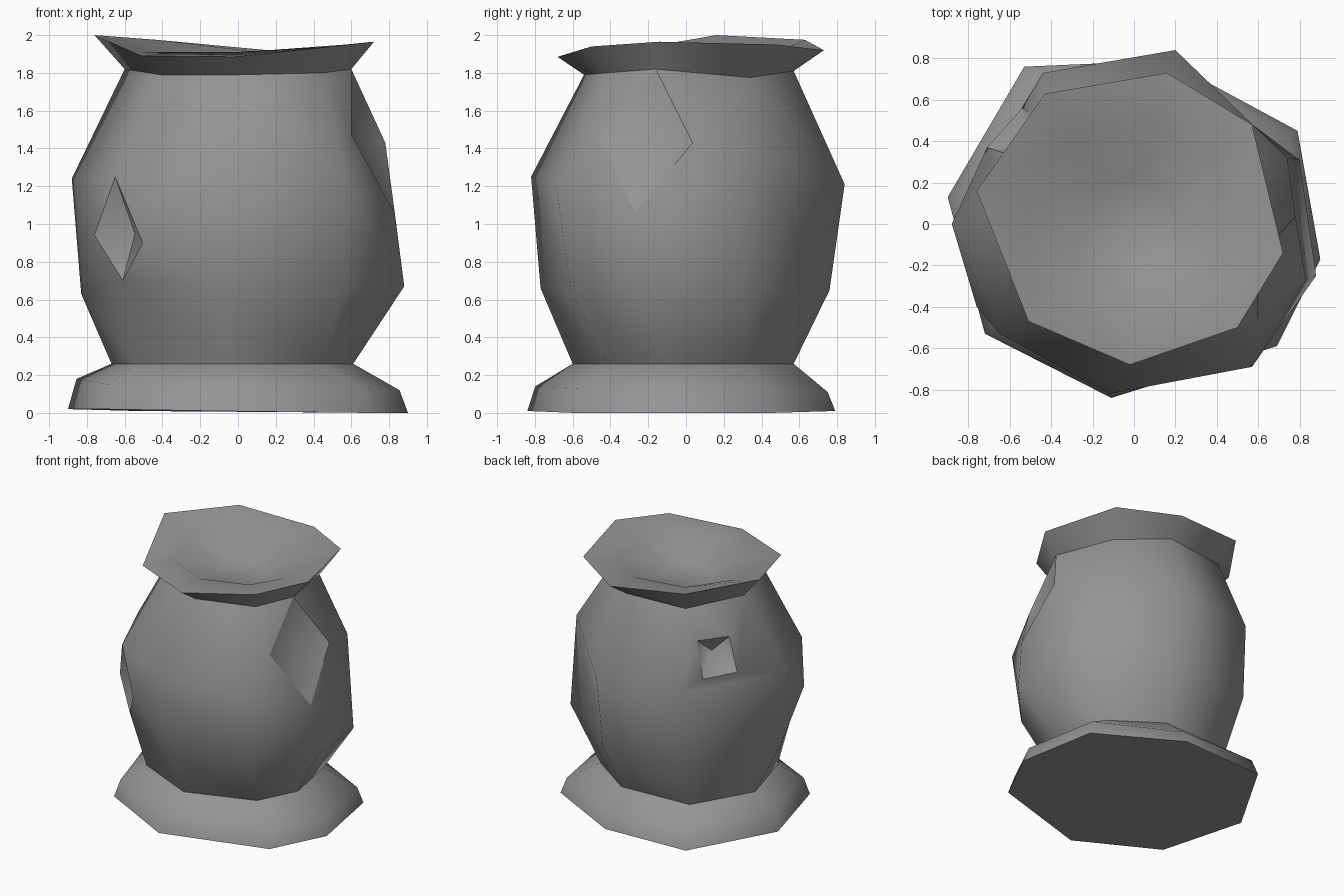
import bpy, bmesh, math
from mathutils import Vector

cube = bpy.data.objects.get("Cube")
if cube:
    bpy.data.objects.remove(cube, do_unlink=True)

clay = bpy.data.materials.new("grey_clay")
clay.use_nodes = True
GREY = (0.3, 0.3, 0.3, 1)
clay.diffuse_color = GREY
clay.node_tree.nodes["Principled BSDF"].inputs["Base Color"].default_value = GREY

# Uneven eight-sided outlines, starting on the -x side and going round by the back
FOOT = [(-.9, .13), (-.53, .76), (.16, .79), (.79, .45),
        (.9, -.17), (.69, -.59), (-.11, -.84), (-.72, -.53)]
WAIST = [(-.67, .09), (-.41, .54), (.17, .57), (.53, .32),
         (.61, -.12), (.46, -.42), (-.06, -.6), (-.54, -.38)]
BELLY = [(-.83, 0), (-.45, .69), (.2, .76), (.8, .31),
         (.88, -.25), (.55, -.61), (-.08, -.77), (-.61, -.49)]
SHOULDER = [(-.88, 0), (-.44, .73), (.2, .84), (.74, .32),
            (.83, -.27), (.57, -.69), (-.12, -.82), (-.65, -.53)]
NECK = [(-.6, .12), (-.36, .52), (.13, .57), (.48, .34),
        (.6, -.16), (.45, -.42), (0, -.54), (-.41, -.39)]
RIM = [(-.76, .16), (-.43, .63), (.16, .73), (.57, .48),
       (.72, -.14), (.5, -.5), (-.02, -.68), (-.51, -.47)]
FOOT_Z = [.02, .01, .01, 0, 0, 0, .01, .02]
FOOT_TOP_Z = [.18, .13, .11, .12, .12, .13, .14, .15]
BELLY_Z = [.63, .65, .65, .65, .67, .65, .66, .7]
SHOULDER_Z = [1.24, 1.22, 1.21, 1.38, 1.06, 1.22, 1.25, 1.25]
NECK_Z = [1.82, 1.8, 1.81, 1.775, 1.82, 1.8, 1.79, 1.79]
RIM_Z = [2, 1.975, 1.92, 1.95, 1.965, 1.94, 1.885, 1.89]


def ring(outline, heights, scale=1.0):
    """Scaled copy of an outline placed at one height or at a height per corner."""
    if not isinstance(heights, list):
        heights = [heights] * len(outline)
    return [Vector((x * scale, y * scale, z)) for (x, y), z in zip(outline, heights)]


def hollow(corners, depth):
    """Fill a four-cornered opening with a shallow pit that has a crisp border."""
    centre = sum((v.co for v in corners), Vector()) / 4
    inward = -Vector((centre.x, centre.y, 0)).normalized()
    pit = bm.verts.new(centre + inward * depth)
    for a, b in zip(corners, corners[1:] + corners[:1]):
        bm.faces.new((a, b, pit))
        bm.edges.get((a, b)).smooth = False


def diamond_dent(k, i, before, after, depth):
    """Diamond pit around the upright edge of column i above ring k."""
    low, high = loops[k][i], loops[k + 1][i]
    sides = []
    for point, j in ((before, i - 1), (after, (i + 1) % 8)):
        side = bm.verts.new(point)
        far_low, far_high = loops[k][j], loops[k + 1][j]
        bm.faces.new((far_low, low, side))
        bm.faces.new((far_low, side, far_high))
        bm.faces.new((side, high, far_high))
        sides.append(side)
    hollow([low, sides[0], high, sides[1]], depth)


def square_dent(k, i, points, depth):
    """Square pit set inside the panel between columns i and i + 1."""
    j = (i + 1) % 8
    panel = [loops[k][i], loops[k][j], loops[k + 1][j], loops[k + 1][i]]
    inner = [bm.verts.new(p) for p in points]
    for a in range(4):
        b = (a + 1) % 4
        bm.faces.new((panel[a], panel[b], inner[b], inner[a]))
    hollow(inner, depth)


# Pot: foot, waist, belly, shoulder, neck, flared rim and the shallow dish inside it
rings = [
    ring(FOOT, FOOT_Z),
    ring(FOOT, FOOT_TOP_Z, .95),
    ring(WAIST, .26),
    ring(BELLY, BELLY_Z),
    ring(SHOULDER, SHOULDER_Z),
    ring(NECK, NECK_Z),
    ring(RIM, RIM_Z),
    ring(RIM, 1.91, .66),
    ring(RIM, 1.78, .3),
]
BELLY_ROW, SHOULDER_ROW = 3, 4
DENTED = {(SHOULDER_ROW, 3), (SHOULDER_ROW, 4), (SHOULDER_ROW, 0),
          (BELLY_ROW, 6), (BELLY_ROW, 7)}

bm = bmesh.new()
loops = [[bm.verts.new(p) for p in r] for r in rings]
for k, (low, high) in enumerate(zip(loops, loops[1:])):
    for i in range(8):
        if (k, i) not in DENTED:
            j = (i + 1) % 8
            bm.faces.new((low[i], low[j], high[j], high[i]))
bm.faces.new(loops[0])
bm.faces.new(loops[-1])

# Dents: large diamond on the +x side, small one at the front, square at the back
diamond_dent(SHOULDER_ROW, 4, (.78, .035, 1.43), (.6, -.46, 1.47), .1)
diamond_dent(BELLY_ROW, 7, (-.505, -.6, .9), (-.76, -.4, .94), .11)
square_dent(SHOULDER_ROW, 0, [(-.71, .37, 1.33), (-.54, .56, 1.3),
                              (-.45, .5, 1.56), (-.62, .34, 1.58)], .12)

bmesh.ops.recalc_face_normals(bm, faces=bm.faces)
mesh = bpy.data.meshes.new("pot")
bm.to_mesh(mesh)
bm.free()
mesh.materials.append(clay)
pot = bpy.data.objects.new("pot", mesh)
bpy.context.collection.objects.link(pot)

# Soft shading with crisp neck, foot and dent edges
bpy.ops.object.select_all(action='DESELECT')
pot.select_set(True)
bpy.context.view_layer.objects.active = pot
bpy.ops.object.shade_smooth_by_angle(angle=math.radians(55))
